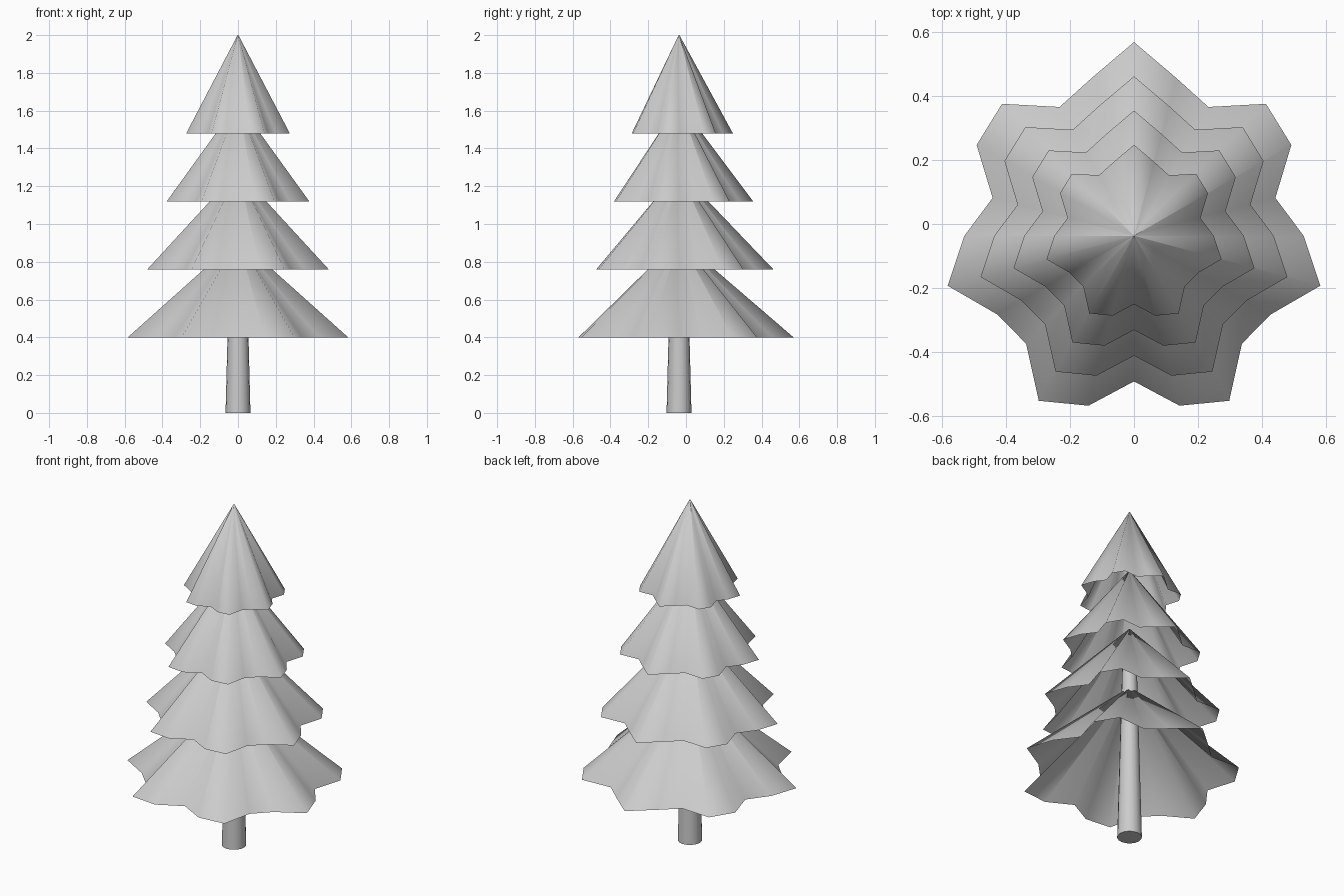
import bpy, bmesh
from math import cos, pi, sin

if "Cube" in bpy.data.objects:
    bpy.data.objects.remove(bpy.data.objects["Cube"])

CENTRE_Y = -0.037
SIDES, LOBES, RIPPLE = 24, 7, 0.142


def finish(bm, name, angle):
    mesh = bpy.data.meshes.new(name)
    bm.to_mesh(mesh)
    bm.free()
    obj = bpy.data.objects.new(name, mesh)
    bpy.context.collection.objects.link(obj)
    obj.location.y = CENTRE_Y
    bpy.ops.object.select_all(action='DESELECT')
    obj.select_set(True)
    bpy.context.view_layer.objects.active = obj
    bpy.ops.object.shade_smooth_by_angle(angle=angle)
    return obj


def rippled_ring(bm, radius, z):
    ring = []
    for i in range(SIDES):
        a = 2 * pi * i / SIDES          # measured from the back (+y) lobe
        r = radius * (1 + RIPPLE * cos(LOBES * a))
        ring.append(bm.verts.new((-r * sin(a), r * cos(a), z)))
    return ring


def foliage_tier(name, radius, z0, height):
    # open-bottomed fluted cone
    bm = bmesh.new()
    low = rippled_ring(bm, radius, z0)
    top = rippled_ring(bm, 0.002, z0 + height)
    for i in range(SIDES):
        j = (i + 1) % SIDES
        bm.faces.new((low[i], low[j], top[j], top[i]))
    bm.faces.new(top)
    finish(bm, name, 1.4)


# Tapered trunk running up inside the foliage
bm = bmesh.new()
bmesh.ops.create_cone(bm, cap_ends=True, segments=16, radius1=0.066,
                      radius2=0.035, depth=1.2)
bmesh.ops.translate(bm, verts=bm.verts, vec=(0, 0, 0.6))
finish(bm, "trunk", 0.7)

# Four foliage tiers, shrinking upwards
for n in range(4):
    foliage_tier(f"foliage_tier_{n + 1}", 0.531 - 0.0938 * n,
                 0.40 + 0.36 * n, 0.52)
